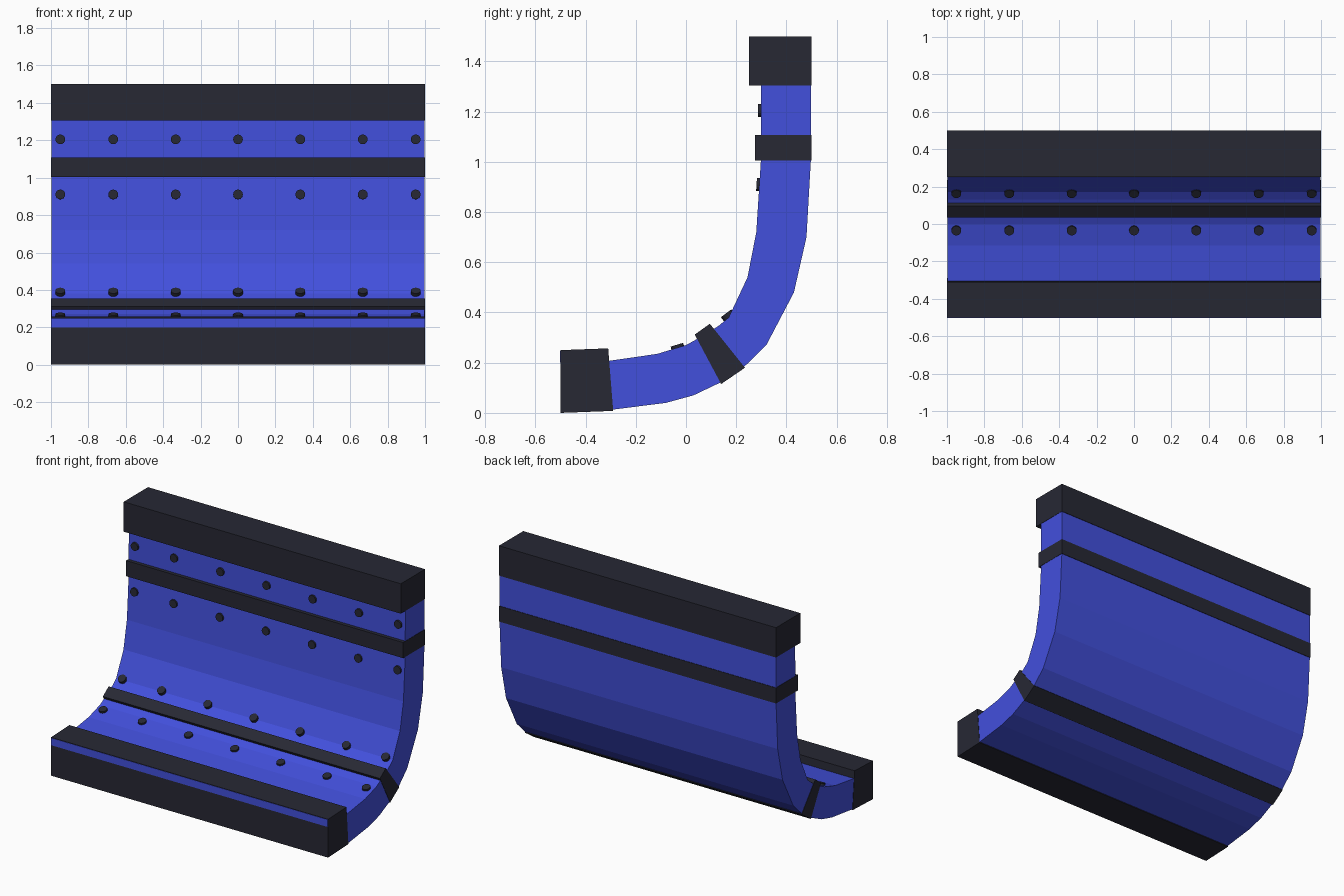
import bpy, bmesh
from math import atan2
from mathutils import Matrix, Vector

if "Cube" in bpy.data.objects:
    bpy.data.objects.remove(bpy.data.objects["Cube"])


def material(name, rgb):
    m = bpy.data.materials.new(name)
    m.diffuse_color = (*rgb, 1)
    m.use_nodes = True
    m.node_tree.nodes["Principled BSDF"].inputs["Base Color"].default_value = m.diffuse_color
    return m


BLUE = material("blue_paint", (0.055, 0.08, 0.72))
DARK = material("dark_trim", (0.02, 0.021, 0.034))


def finish(bm, name, mat):
    bmesh.ops.recalc_face_normals(bm, faces=bm.faces)
    me = bpy.data.meshes.new(name)
    bm.to_mesh(me)
    bm.free()
    me.materials.append(mat)
    ob = bpy.data.objects.new(name, me)
    bpy.context.collection.objects.link(ob)
    return ob


def strip(name, inner, outer, half, mat):
    """Solid between two (y, z) profiles, running from -half to half in x."""
    bm = bmesh.new()
    rows = [[bm.verts.new((x, y, z)) for x, (y, z) in
             ((-half, i), (half, i), (half, o), (-half, o))]
            for i, o in zip(inner, outer)]
    for a, b in zip(rows, rows[1:]):
        for k in range(4):
            n = (k + 1) % 4
            bm.faces.new((a[k], a[n], b[n], b[k]))
    bm.faces.new(rows[0])
    bm.faces.new(rows[-1])
    return finish(bm, name, mat)


# curved main panel
inner = [(-.495, .20), (-.31, .207), (-.115, .235), (0, .27), (.09, .32),
         (.17, .38), (.245, .54), (.28, .72), (.298, 1.0), (.30, 1.4)]
outer = [(-.495, .004), (-.30, .012), (-.08, .04), (.03, .07), (.135, .12),
         (.23, .182), (.32, .27), (.43, .48), (.48, .70), (.497, 1.0)]
outer = outer[:5] + outer[5:]
inner.insert(5, (.13, .347))
outer.append((.497, 1.4))
strip("curved_panel", inner, outer, .998, BLUE)

# dark edge rails and cross bands
strip("top_rail", [(.25, 1.305), (.25, 1.5)], [(.5, 1.305), (.5, 1.5)], 1, DARK)
strip("upper_band", [(.275, 1.005), (.275, 1.107)], [(.5, 1.005), (.5, 1.107)], 1, DARK)
strip("lower_band", [(.035, .312), (.095, .355)], [(.14, .115), (.235, .18)], 1, DARK)
strip("bottom_rail", [(-.5, .25), (-.31, .257)], [(-.5, 0), (-.29, .008)], 1, DARK)

# blue inlay along the front of the bottom rail
strip("front_inlay", [(-.502, .247), (-.49, .247)], [(-.502, .20), (-.49, .20)], .999, BLUE)

# bolt rows: centre (y, z) and outward normal (y, z)
for row, (pos, nrm) in enumerate([((.299, 1.205), (-1, 0)), ((.293, .91), (-1, .06)),
                                  ((.167, .387), (-.6, .8)), ((-.033, .26), (-.29, .957))]):
    bm = bmesh.new()
    rot = Matrix.Rotation(atan2(-nrm[0], nrm[1]), 4, 'X')
    for x in (-.95, -.667, -.333, 0, .333, .667, .95):
        c = Vector((x, pos[0], pos[1]))
        bmesh.ops.create_cone(bm, cap_ends=True, segments=16, radius1=.026, radius2=.026,
                              depth=.024, matrix=Matrix.Translation(c) @ rot)
    finish(bm, f"bolt_row_{row + 1}", DARK)
